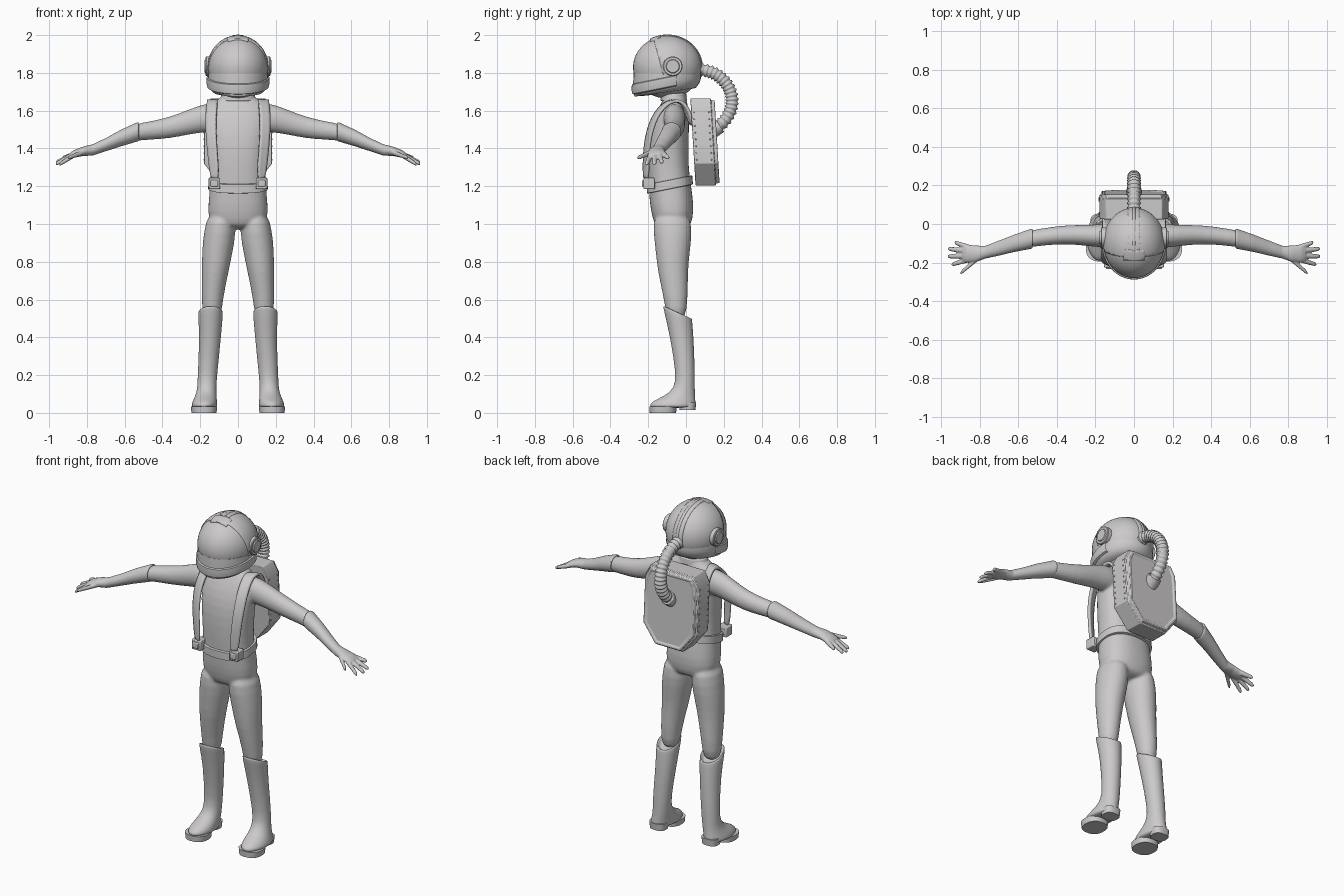
import bpy, bmesh
from math import sin, cos, pi, copysign, radians
from mathutils import Vector, Matrix
from mathutils.geometry import interpolate_bezier

cube = bpy.data.objects.get("Cube")
if cube:
    bpy.data.objects.remove(cube)

suit = bpy.data.materials.new("pale_grey")
suit.use_nodes = True
grey = (0.6, 0.585, 0.59, 1)
suit.diffuse_color = grey
suit.node_tree.nodes["Principled BSDF"].inputs["Base Color"].default_value = grey


def finish(name, bm, angle=35, **mods):
    """Turn a bmesh into an object with optional modifiers."""
    bmesh.ops.recalc_face_normals(bm, faces=bm.faces[:])
    mesh = bpy.data.meshes.new(name)
    bm.to_mesh(mesh)
    bm.free()
    mesh.materials.append(suit)
    obj = bpy.data.objects.new(name, mesh)
    bpy.context.collection.objects.link(obj)
    bpy.ops.object.select_all(action="DESELECT")
    obj.select_set(True)
    bpy.context.view_layer.objects.active = obj
    bpy.ops.object.shade_smooth_by_angle(angle=radians(angle))
    if mods.get("mirror"):
        obj.modifiers.new("Mirror", "MIRROR").use_mirror_merge = False
    if mods.get("subsurf"):
        obj.modifiers.new("Subdivision", "SUBSURF").levels = mods["subsurf"]
        obj.modifiers["Subdivision"].render_levels = mods["subsurf"]
    if mods.get("solid"):
        solid = obj.modifiers.new("Solidify", "SOLIDIFY")
        solid.thickness = mods["solid"]
    if mods.get("bevel"):
        bevel = obj.modifiers.new("Bevel", "BEVEL")
        bevel.width, bevel.segments = mods["bevel"], 2
    if mods.get("voxel"):
        remesh = obj.modifiers.new("Remesh", "REMESH")
        remesh.mode, remesh.voxel_size = "VOXEL", mods["voxel"]
        remesh.use_smooth_shade = True
        obj.modifiers.new("Smooth", "SMOOTH").iterations = mods["relax"]
    return obj


def skin(bm, rings):
    """Bridge consecutive rings of points and cap both ends."""
    loops = [[bm.verts.new(p) for p in ring] for ring in rings]
    count = len(loops[0])
    for low, high in zip(loops, loops[1:]):
        for i in range(count):
            j = (i + 1) % count
            bm.faces.new((low[i], low[j], high[j], high[i]))
    bm.faces.new(loops[0])
    bm.faces.new(loops[-1])


def loft(bm, rows, axis="z", side=1, power=1, segs=32):
    """Rows are centre x, y, z, two radii and an optional front-to-back slope."""
    rings = []
    for x, y, z, a, b, *slope in rows:
        tilt = slope[0] if slope else 0
        ring = []
        for k in range(segs):
            c, s = cos(2 * pi * k / segs), sin(2 * pi * k / segs)
            u = a * copysign(abs(c) ** power, c)
            v = b * copysign(abs(s) ** power, s)
            offset = (u, v, tilt * v) if axis == "z" else (0, u, v)
            ring.append(((x + offset[0]) * side, y + offset[1], z + offset[2]))
        rings.append(ring)
    skin(bm, rings)


def loft_object(name, rows, axis="z", power=1, **mods):
    bm = bmesh.new()
    loft(bm, rows, axis, power=power)
    return finish(name, bm, **mods)


# Body: torso, legs and upper arms fused into one smooth suit
torso = [(0, -.07, .97, .1, .085), (0, -.07, 1.02, .16, .105), (0, -.075, 1.1, .158, .117),
         (0, -.085, 1.2, .148, .112), (0, -.095, 1.3, .145, .108), (0, -.095, 1.42, .155, .108),
         (0, -.085, 1.52, .165, .102), (0, -.07, 1.6, .165, .085), (0, -.06, 1.65, .14, .065),
         (0, -.06, 1.67, .07, .058), (0, -.07, 1.76, .06, .055)]
leg = [(.09, -.075, 1.07, .07, .1), (.096, -.07, .95, .086, .102), (.11, -.07, .85, .081, .09),
       (.12, -.07, .75, .071, .08), (.135, -.055, .62, .057, .065), (.14, -.05, .48, .05, .05)]
arm = [(.1, -.06, 1.565, .06, .075), (.18, -.062, 1.562, .06, .076), (.26, -.058, 1.54, .053, .066),
       (.36, -.055, 1.51, .049, .057), (.46, -.065, 1.495, .045, .049),
       (.54, -.077, 1.487, .044, .045), (.6, -.09, 1.46, .036, .036)]
bm = bmesh.new()
loft(bm, torso, power=.85)
for side in (1, -1):
    loft(bm, leg, side=side)
    loft(bm, arm, "x", side)
finish("suit_body", bm, 180, subsurf=1, voxel=.008, relax=6)

# Gloves: cuffed forearm, palm, four fingers and a thumb
forearm = [(.525, -.075, 1.489, .05, .05), (.535, -.077, 1.487, .052, .051), (.62, -.1, 1.455, .045, .044),
           (.7, -.125, 1.42, .039, .035), (.77, -.146, 1.392, .033, .03),
           (.82, -.155, 1.385, .043, .025), (.87, -.152, 1.37, .047, .02), (.89, -.152, 1.362, .04, .014)]
fingers = [((.86, -.12, 1.37), (.93, -.095, 1.35)), ((.87, -.14, 1.37), (.965, -.128, 1.325)),
           ((.87, -.165, 1.37), (.965, -.168, 1.317)), ((.86, -.185, 1.37), (.945, -.21, 1.315)),
           ((.8, -.17, 1.385), (.9, -.255, 1.35))]
bm = bmesh.new()
loft(bm, forearm, "x")
for base, tip in fingers:
    base, tip = Vector(base), Vector(tip)
    rows = [(*base.lerp(tip, t), r, r) for t, r in ((0, .015), (.5, .013), (.9, .011), (1, .006))]
    loft(bm, rows, "x", segs=16)
finish("gloves", bm, 180, mirror=True, voxel=.0045, relax=3)

# Boots with slanted tops, soles and heels
loft_object("boots", [
    (.145, -.045, .5, .05, .058, -.45), (.145, -.045, .53, .056, .066, -.45),
    (.145, -.045, .537, .066, .077, -.45), (.146, -.042, .51, .065, .075, -.4),
    (.147, -.022, .4, .057, .063, -.15), (.162, -.002, .2, .051, .049), (.165, -.008, .13, .05, .054),
    (.17, -.032, .09, .056, .08), (.176, -.066, .06, .065, .116), (.178, -.07, .04, .068, .122),
    (.178, -.07, .026, .066, .12)], angle=180, mirror=True, subsurf=1)
loft_object("boot_soles", [(.18, -.122, 0, .066, .07), (.18, -.122, .034, .07, .072)], power=.85, mirror=True)
loft_object("boot_heels", [(.175, .008, .014, .048, .042), (.175, .008, .055, .052, .046)],
            power=.75, mirror=True)

# Belt, buckles and collar
loft_object("belt", [(0, -.085, 1.185, .15, .115, .2), (0, -.085, 1.187, .158, .122, .2),
                     (0, -.087, 1.232, .156, .12, .2), (0, -.087, 1.234, .148, .112, .2)], power=.8)
loft_object("collar", [(0, -.065, 1.65, .1, .07), (0, -.065, 1.69, .085, .066)], bevel=.006)
bm = bmesh.new()
for size, where in (((.06, .06, .06), (.125, -.195, 1.215)), ((.04, .07, .035), (.125, -.198, 1.215))):
    bmesh.ops.create_cube(bm, matrix=Matrix.Translation(where) @ Matrix.Diagonal((*size, 1)))
finish("buckles", bm, mirror=True, bevel=.005)

# Shoulder straps: ribbons running from the buckles over to the pack
path = [(.125, -.218, 1.225, .022), (.135, -.218, 1.35, .024), (.145, -.208, 1.46, .026),
        (.147, -.175, 1.57, .027), (.138, -.115, 1.645, .027), (.135, -.05, 1.668, .027),
        (.135, .005, 1.63, .027), (.135, .04, 1.52, .027)]
bm = bmesh.new()
pairs = [[bm.verts.new((x + e * w, y + .012 * e, z)) for e in (-1, 1)] for x, y, z, w in path]
for (a, b), (c, d) in zip(pairs, pairs[1:]):
    bm.faces.new((a, b, d, c))
finish("shoulder_straps", bm, mirror=True, subsurf=2, solid=.014)

# Backpack: tapered prism with a stepped rear panel, leaning slightly
half = [(.09, 1.205), (.18, 1.32), (.18, 1.6), (.145, 1.665)]
outline = half + [(-x, z) for x, z in reversed(half)]
bm = bmesh.new()
skin(bm, [[(x, y, z) for x, z in outline] for y in (.037, .145)])
bm.faces.ensure_lookup_table()
rear = bm.faces[-1]
bm.normal_update()
bmesh.ops.recalc_face_normals(bm, faces=bm.faces[:])
for inset, depth in ((.01, 0), (.004, .02), (.015, 0), (.005, -.006)):
    bmesh.ops.inset_region(bm, faces=[rear], thickness=inset, depth=depth)
lean = Matrix.Identity(4)
lean[1][2], lean[1][3] = -.06, .06 * 1.43
bm.transform(lean)
finish("backpack", bm, bevel=.004)

# Rivets in two rows on each side of the pack
bm = bmesh.new()
for y in (.052, .13):
    for k in range(8):
        spot = lean @ Vector((.18, y, 1.34 + .036 * k))
        bmesh.ops.create_uvsphere(bm, u_segments=8, v_segments=6, radius=.004,
                                  matrix=Matrix.Translation(spot))
finish("pack_rivets", bm, mirror=True)

# Ribbed air hose with end fittings
bm = bmesh.new()
ends = [Vector((0, y, z)) for y, z in ((.05, 1.815), (.22, 1.83), (.33, 1.62), (.155, 1.505))]
points = interpolate_bezier(*ends, 81)
rings = []
for i, p in enumerate(points):
    along = (points[min(i + 1, 80)] - points[max(i - 1, 0)]).normalized()
    across = along.cross(Vector((1, 0, 0)))
    r = .035 if i % 4 in (1, 2) else .028
    rings.append([p + Vector((r * cos(t), 0, 0)) + across * r * sin(t)
                  for t in (2 * pi * k / 24 for k in range(24))])
skin(bm, rings)
finish("air_hose", bm, 60)
for name, spot, aim in (("hose_top_fitting", ends[0], ends[1] - ends[0]),
                        ("hose_pack_fitting", ends[3], ends[2] - ends[3])):
    bm = bmesh.new()
    turn = aim.to_track_quat("Z", "Y").to_matrix().to_4x4()
    bmesh.ops.create_cone(bm, cap_ends=True, segments=32, radius1=.042, radius2=.04, depth=.06,
                          matrix=Matrix.Translation(spot) @ turn)
    finish(name, bm, bevel=.004)

# Helmet: slices of one ellipsoid for visor, shell, crest and brow tab
centre = Vector((0, -.1, 1.83))


def helmet_slice(name, scale, planes, solid=.012):
    bm = bmesh.new()
    size = Matrix.Diagonal((.158 * scale, .18 * scale, .165 * scale, 1))
    bmesh.ops.create_uvsphere(bm, u_segments=48, v_segments=32, radius=1,
                              matrix=Matrix.Translation(centre) @ size)
    for spot, normal in planes:
        bmesh.ops.bisect_plane(bm, geom=bm.verts[:] + bm.edges[:] + bm.faces[:],
                               plane_co=spot, plane_no=normal, clear_outer=True)
    return finish(name, bm, solid=solid)


def strip(width):
    return [((e * width, 0, 0), (e, 0, 0)) for e in (1, -1)]


helmet_slice("visor", 1, [], 0)
helmet_slice("helmet_shell", 1.025, [((0, -.15, 1.9), (0, -1, -.27)), ((0, 0, 1.73), (0, 0, -1))])
crest = [((0, -.14, 0), (0, -1, 0)), ((0, 0, 1.8), (0, 0, -1))]
helmet_slice("crest_base", 1.04, strip(.032) + crest)
helmet_slice("crest_rib", 1.05, strip(.008) + crest)
helmet_slice("brow_tab", 1.045, strip(.055) + [((0, -.19, 0), (0, -1, 0)), ((0, -.135, 0), (0, 1, 0)),
                                              ((0, 0, 1.9), (0, 0, -1))], .02)

# Jaw, chin guard and ear caps
loft_object("helmet_jaw", [(0, -.1, 1.8, .158, .178), (0, -.1, 1.755, .16, .18, .1),
                           (0, -.105, 1.72, .152, .175, .14), (0, -.11, 1.698, .13, .162, .14),
                           (0, -.1, 1.695, .09, .11, .14)], angle=60)
bm = bmesh.new()
loft(bm, [(0, -.1, 1.72, .15, .172, .2), (0, -.1, 1.725, .162, .184, .2), (0, -.1, 1.745, .167, .188, .2),
          (0, -.1, 1.775, .166, .187, .2), (0, -.1, 1.782, .15, .172, .2)], segs=64)
bmesh.ops.bisect_plane(bm, geom=bm.verts[:] + bm.edges[:] + bm.faces[:], plane_co=(0, -.05, 0),
                       plane_no=(0, 1, 0), clear_outer=True)
finish("chin_guard", bm, 50)
loft_object("ear_caps", [(x, -.07, 1.835, r, r) for x, r in
                         ((.13, .052), (.168, .052), (.172, .048), (.172, .036), (.178, .033))],
            axis="x", mirror=True)
